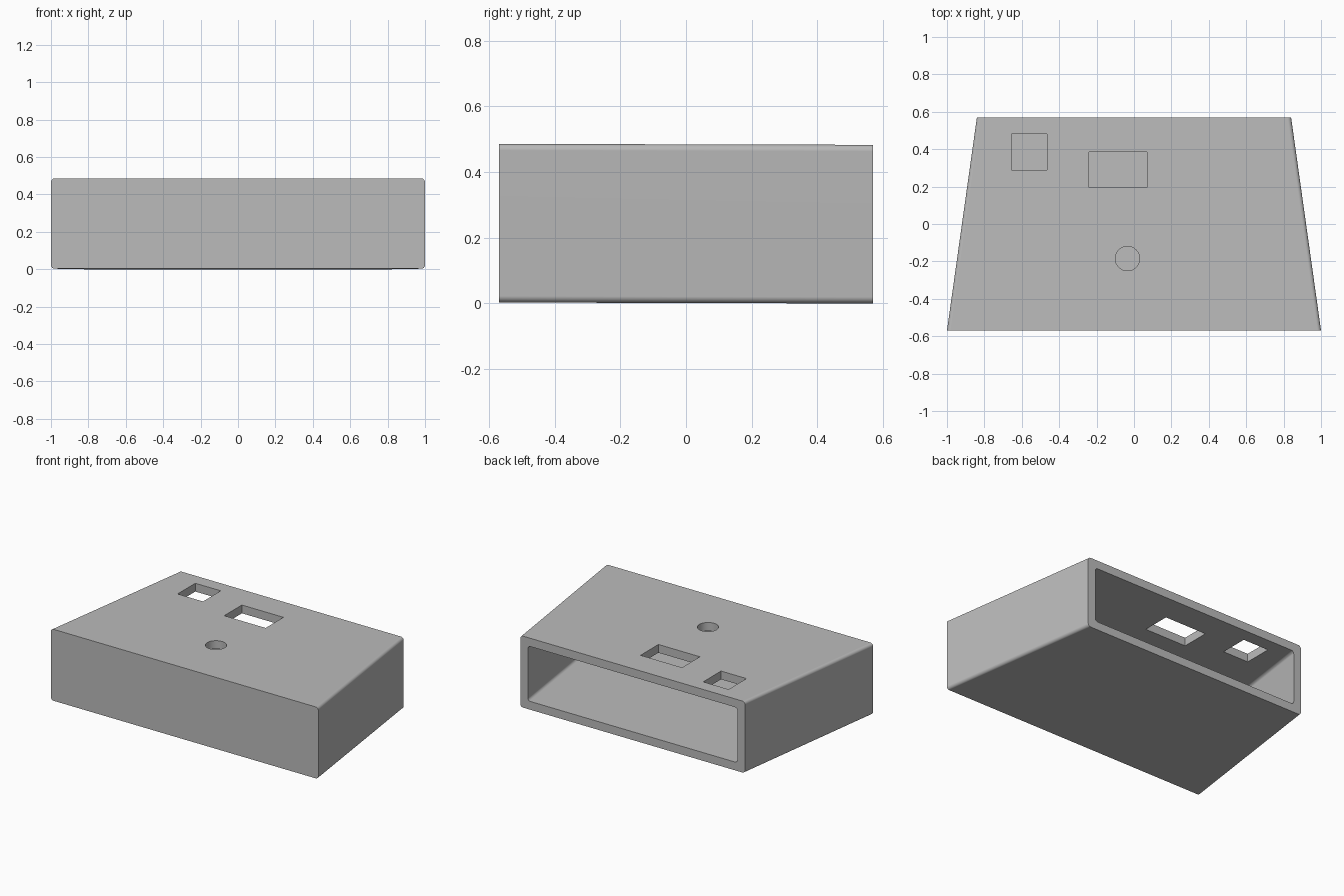
import bpy, bmesh
from math import cos, sin, pi, radians

if "Cube" in bpy.data.objects:
    bpy.data.objects.remove(bpy.data.objects["Cube"], do_unlink=True)

DEPTH, HEIGHT, WALL, FILLET = 0.57, 0.483, 0.056, 0.02

grey = bpy.data.materials.new("housing grey")
grey.use_nodes = True
colour = (0.5, 0.5, 0.5, 1)
grey.diffuse_color = colour
grey.node_tree.nodes["Principled BSDF"].inputs["Base Color"].default_value = colour


def half_width(y):
    """Half width of the housing, tapering to the back."""
    return 0.92 - 0.08 * y / DEPTH


def lift(y):
    """The housing leans back very slightly."""
    return 0.003 * (DEPTH - y) / (2 * DEPTH)


def loft(name, rings):
    """Solid through matching rings of points, capped at both ends."""
    bm = bmesh.new()
    loops = [[bm.verts.new(p) for p in ring] for ring in rings]
    for a, b in zip(loops, loops[1:]):
        for i in range(len(a)):
            j = (i + 1) % len(a)
            bm.faces.new((a[i], a[j], b[j], b[i]))
    bm.faces.new(loops[0])
    bm.faces.new(loops[-1])
    bmesh.ops.recalc_face_normals(bm, faces=bm.faces)
    mesh = bpy.data.meshes.new(name)
    bm.to_mesh(mesh)
    bm.free()
    mesh.materials.append(grey)
    obj = bpy.data.objects.new(name, mesh)
    bpy.context.collection.objects.link(obj)
    return obj


def rounded_ring(y, inset, steps=6):
    """Rounded rectangle across the housing at depth y."""
    w = half_width(y) - inset - FILLET
    h = HEIGHT / 2 - inset - FILLET
    ring = []
    for corner, (sx, sz) in enumerate([(1, 1), (-1, 1), (-1, -1), (1, -1)]):
        for k in range(steps + 1):
            a = (corner + k / steps) * pi / 2
            ring.append((sx * w + FILLET * cos(a), y,
                         HEIGHT / 2 + lift(y) + sz * h + FILLET * sin(a)))
    return ring


def upright(name, outline):
    """Vertical cutter through the top wall only."""
    return loft(name, [[(x, y, z) for x, y in outline]
                       for z in (HEIGHT - 0.15, HEIGHT + 0.1)])


def rectangle(x0, x1, y0, y1):
    return [(x0, y0), (x1, y0), (x1, y1), (x0, y1)]


# Tapered shell, closed at the front and open at the back
housing = loft("housing", [rounded_ring(y, 0) for y in (-DEPTH, DEPTH)])

circle = [(-0.035 + 0.065 * cos(i * pi / 24), -0.185 + 0.065 * sin(i * pi / 24))
          for i in range(48)]
cutters = [
    loft("cavity_cutter", [rounded_ring(y, WALL) for y in (WALL - DEPTH, DEPTH + 0.1)]),
    upright("square_cutter", rectangle(-0.655, -0.465, 0.29, 0.48)),
    upright("rectangle_cutter", rectangle(-0.24, 0.07, 0.195, 0.385)),
    upright("round_cutter", circle),
]

# Cut the cavity and the openings in the top
bpy.ops.object.select_all(action="DESELECT")
bpy.context.view_layer.objects.active = housing
housing.select_set(True)
for cutter in cutters:
    cutter.hide_render = True
    mod = housing.modifiers.new(cutter.name, "BOOLEAN")
    mod.operation, mod.solver, mod.object = "DIFFERENCE", "EXACT", cutter
    bpy.ops.object.modifier_apply(modifier=mod.name)
    bpy.data.objects.remove(cutter, do_unlink=True)

# Smooth fillets and bore, flat walls
bpy.ops.object.shade_smooth_by_angle(angle=radians(30))
weighted = housing.modifiers.new("flat_walls", "WEIGHTED_NORMAL")
weighted.keep_sharp = True
